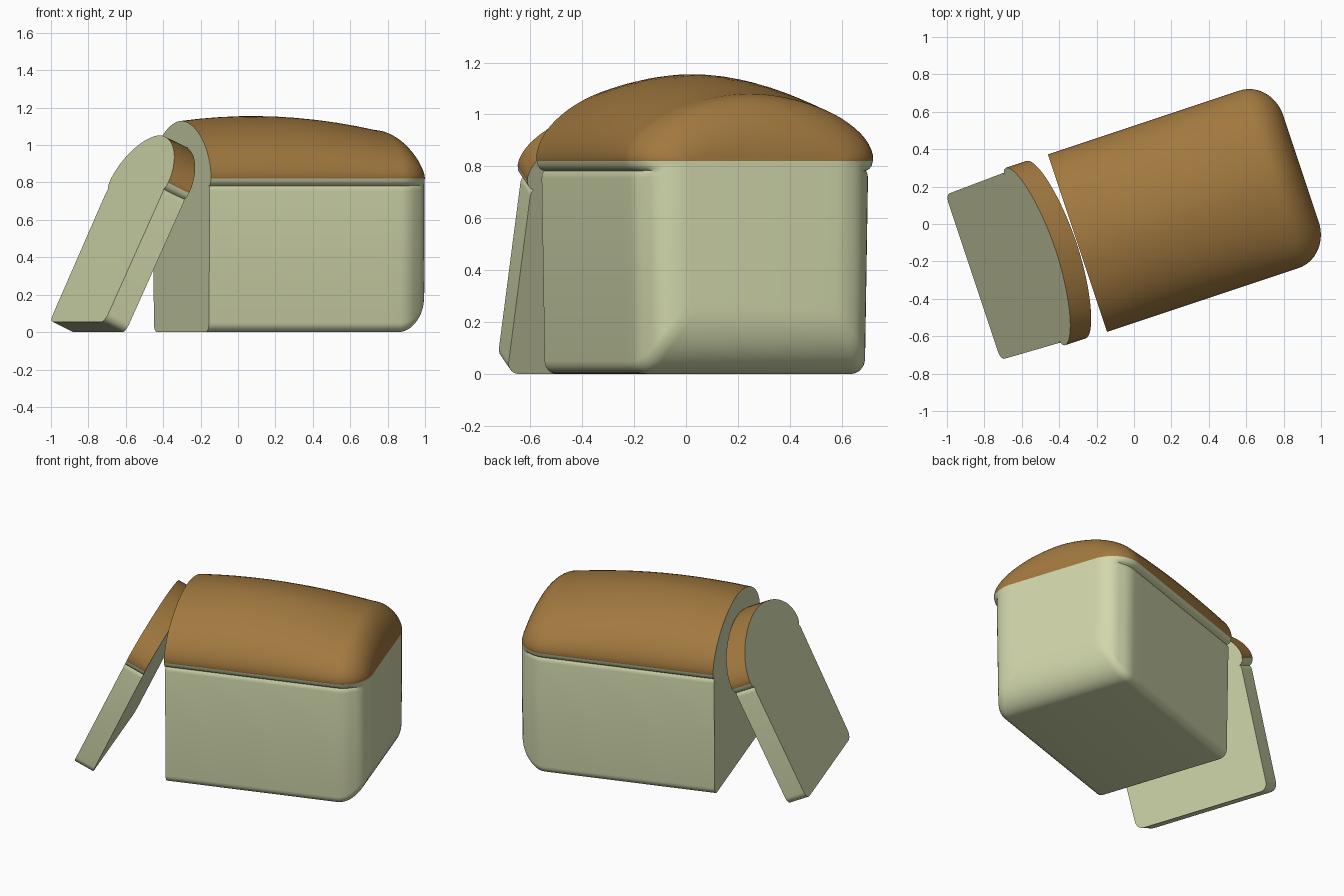
import bpy, bmesh
from math import sin, cos, pi, radians

cube = bpy.data.objects.get("Cube")
if cube:
    bpy.data.objects.remove(cube, do_unlink=True)


def material(name, rgb):
    m = bpy.data.materials.new(name)
    m.use_nodes = True
    m.diffuse_color = (*rgb, 1)
    bsdf = m.node_tree.nodes["Principled BSDF"]
    bsdf.inputs["Base Color"].default_value = (*rgb, 1)
    bsdf.inputs["Roughness"].default_value = 0.8
    return m


CRUMB = material("pale crumb", (0.64, 0.68, 0.41))
CRUST = material("brown crust", (0.36, 0.19, 0.05))
SEAM = 0.82      # height where the crust colour starts
DOME = 0.31      # dome height of the basic profile


def half_profile():
    """Right half of the bread outline, from the base up to just below the apex."""
    r = 0.05
    pts = [(0.466 - r + r * sin(a), r - r * cos(a))
           for a in (i * pi / 12 for i in range(7))]
    # straight side, crease and overhanging lip
    pts += [(0.472, 0.4), (0.478, 0.755), (0.476, 0.77), (0.469, 0.782),
            (0.484, 0.79), (0.494, 0.803), (0.498, SEAM)]
    # domed top
    p = 2 / 1.85
    for i in range(18):
        t = i * pi / 36
        pts.append((0.5 * cos(t) ** p, 0.83 + 0.3 * sin(t) ** p))
    return pts


HALF = half_profile()


def ring(bm, u, top, inset=0, lift=0, fade=0):
    """One cross-section at u; fade blends the lip into a plain side."""
    k = (top - SEAM) / DOME
    pts = []
    for x, z in HALF:
        if 0.06 < z < SEAM:
            x += (0.494 - x) * fade
        elif z <= 0.06:
            x += 0.02 * fade
        x *= (0.5 - inset) / 0.5
        z = SEAM + (z - SEAM) * k if z > SEAM else z + lift * (1 - z / SEAM)
        pts.append((x, z))
    outline = pts + [(0, top)] + [(-x, z) for x, z in reversed(pts)]
    return [bm.verts.new((u, x, z)) for x, z in outline]


def build(name, make_rings, rounded_end):
    bm = bmesh.new()
    rings = make_rings(bm)
    n = len(rings[0])
    for a, b in zip(rings, rings[1:]):
        for i in range(n):
            j = (i + 1) % n
            f = bm.faces.new((a[i], b[i], b[j], a[j]))
            # crust above the seam
            f.material_index = int(f.calc_center_median().z > SEAM)
    bm.faces.new(rings[0])
    last = rings[-1]
    if rounded_end:
        # strips across the end so the crust colour continues over it
        for i in range(n // 2):
            quad = [last[i], last[i + 1], last[n - 2 - i], last[n - 1 - i]]
            f = bm.faces.new(list(dict.fromkeys(quad)))
            f.material_index = int(f.calc_center_median().z > SEAM)
    else:
        bm.faces.new(last)
    bmesh.ops.recalc_face_normals(bm, faces=bm.faces)
    me = bpy.data.meshes.new(name)
    bm.to_mesh(me)
    bm.free()
    me.materials.append(CRUMB)
    me.materials.append(CRUST)
    ob = bpy.data.objects.new(name, me)
    bpy.context.collection.objects.link(ob)
    bpy.ops.object.select_all(action="DESELECT")
    ob.select_set(True)
    bpy.context.view_layer.objects.active = ob
    bpy.ops.object.shade_smooth_by_angle(angle=radians(42))
    return ob


def loaf_top(u):
    return 1.155 - 0.16 * (u - 0.4) ** 2


def loaf_rings(bm):
    start = 1.08
    rings = [ring(bm, start * i / 10, loaf_top(start * i / 10)) for i in range(10)]
    # rounded far end
    steps = 14
    for i in range(steps + 1):
        a = i / steps * pi / 2
        drop = 1 - cos(a)
        fade = min(1, max(0, (a - 0.6) / 0.4))
        rings.append(ring(bm, start + 0.18 * sin(a), loaf_top(start) - 0.24 * drop,
                          0.2 * drop, 0.25 * drop, fade))
    return rings


def slice_rings(bm):
    return [ring(bm, u, 1.1) for u in (0, 0.13)]


TURN = radians(18.43)

# Loaf with one cut face
loaf = build("loaf", loaf_rings, True)
loaf.location = (-0.3025, -0.1025, 0)
loaf.rotation_euler = (0, 0, TURN)

# Cut slice leaning against the loaf
bread_slice = build("leaning_slice", slice_rings, False)
bread_slice.location = (-0.86, -0.285, 0.055)
bread_slice.rotation_euler = (0, radians(25), TURN)
